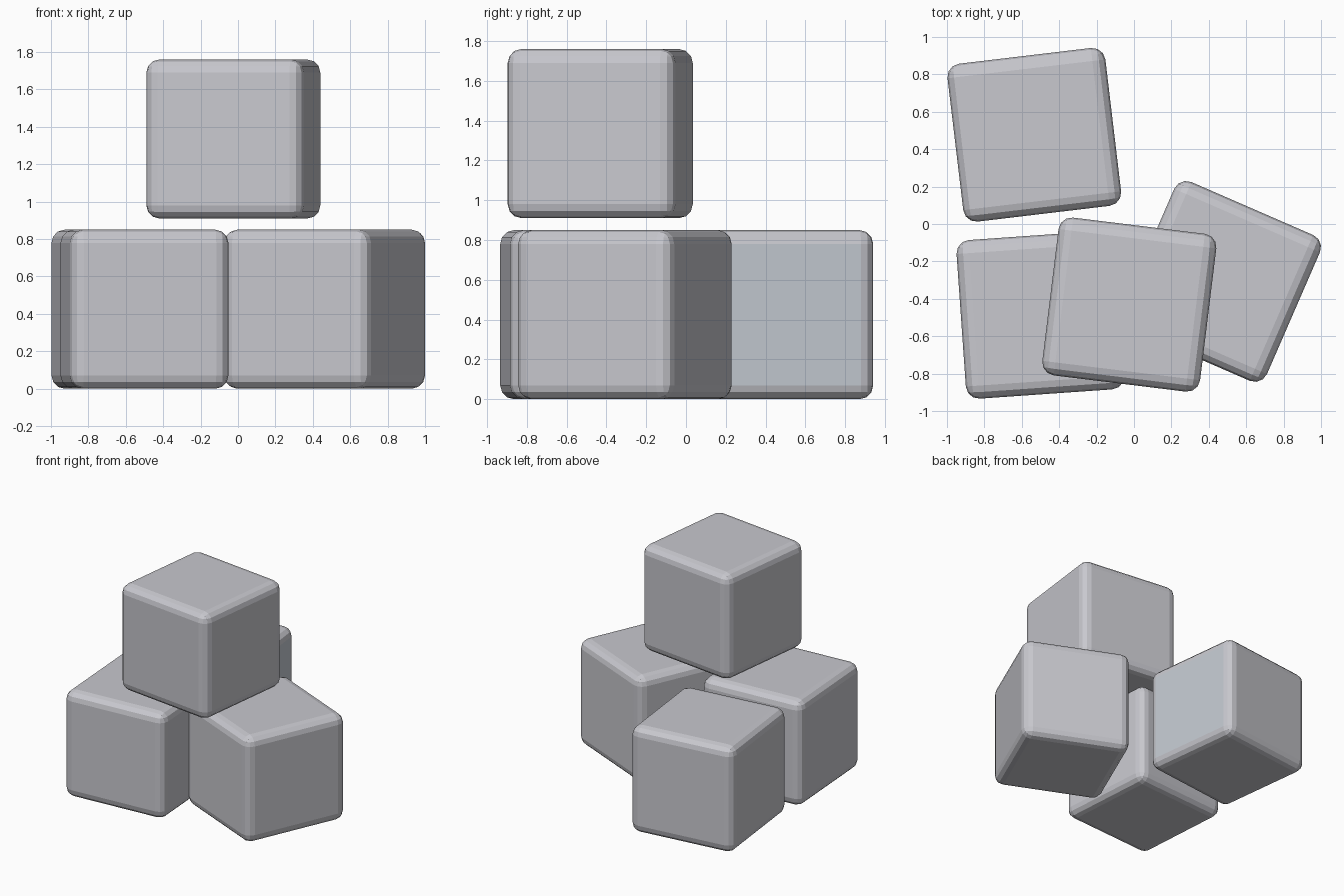
import bpy, bmesh, math
from mathutils import Matrix

if "Cube" in bpy.data.objects:
    bpy.data.objects.remove(bpy.data.objects["Cube"])

SIZE, RADIUS = 0.85, 0.07


def material(name, rgb):
    m = bpy.data.materials.new(name)
    m.diffuse_color = (*rgb, 1)
    m.use_nodes = True
    m.node_tree.nodes["Principled BSDF"].inputs["Base Color"].default_value = m.diffuse_color
    return m


grey = material("light grey", (0.58, 0.58, 0.62))
blue_grey = material("pale blue grey", (0.55, 0.59, 0.64))


def cube(name, x, y, z, angle, tinted_side=False):
    """Rounded cube resting at height z, turned about the vertical axis."""
    bm = bmesh.new()
    bmesh.ops.create_cube(bm, size=SIZE)
    bmesh.ops.bevel(bm, geom=bm.edges[:], offset=RADIUS, segments=3,
                    profile=0.5, affect='EDGES')
    for f in bm.faces:
        if tinted_side and f.normal.x > 0.99:
            f.material_index = 1
    me = bpy.data.meshes.new(name)
    bm.to_mesh(me)
    bm.free()
    me.materials.append(grey)
    me.materials.append(blue_grey)
    ob = bpy.data.objects.new(name, me)
    bpy.context.collection.objects.link(ob)
    ob.location = (x, y, z + SIZE / 2)
    ob.rotation_euler.z = math.radians(angle)
    return ob


# three cubes on the ground
cube("back_left_cube", -0.533, 0.477, 0, 6.8, tinted_side=True)
cube("front_left_cube", -0.50, -0.485, 0, 4)
cube("right_cube", 0.463, -0.307, 0, -23.5)
# one cube floating just above the others
cube("top_cube", -0.025, -0.431, 0.91, -7)
